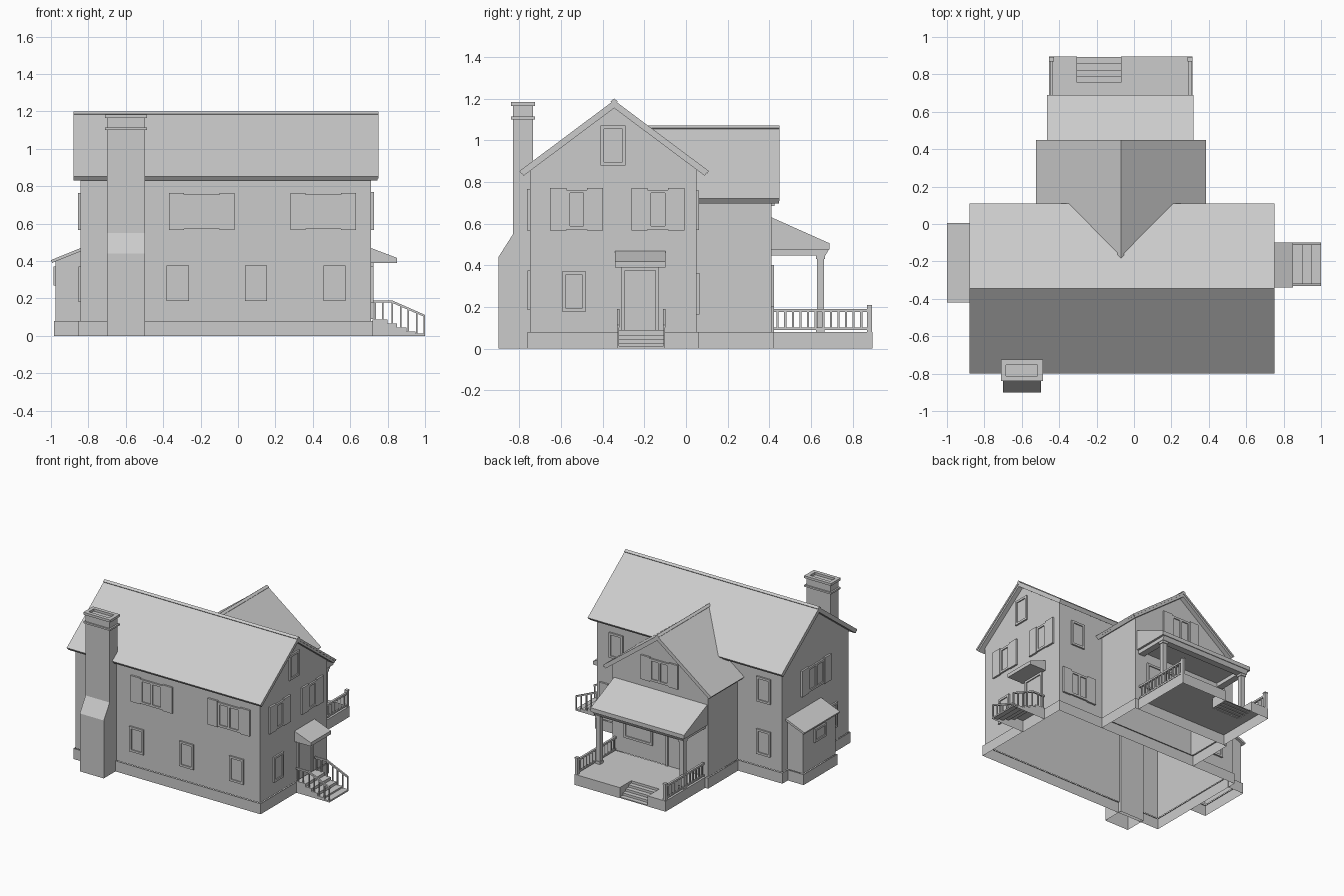
import bpy, bmesh
from mathutils import Vector

if "Cube" in bpy.data.objects:
    bpy.data.objects.remove(bpy.data.objects["Cube"])

AX = {'x': lambda p, t: (t, p[0], p[1]),
      'y': lambda p, t: (p[0], t, p[1]),
      'z': lambda p, t: (p[0], p[1], t)}


def add_prism(bm, pts, axis, lo, hi, open_base=False):
    a = [bm.verts.new(AX[axis](p, lo)) for p in pts]
    b = [bm.verts.new(AX[axis](p, hi)) for p in pts]
    n = len(pts)
    faces = [bm.faces.new(a), bm.faces.new(b[::-1])]
    faces += [bm.faces.new((a[i], b[i], b[(i + 1) % n], a[(i + 1) % n])) for i in range(n)]
    bmesh.ops.recalc_face_normals(bm, faces=faces)
    if open_base:
        zmin = min(v.co.z for v in a + b)
        low = [f for f in faces if all(v.co.z < zmin + 1e-5 for v in f.verts)]
        bmesh.ops.delete(bm, geom=low, context='FACES_ONLY')


def add_box(bm, x0, x1, y0, y1, z0, z1, open_base=False):
    add_prism(bm, [(x0, y0), (x1, y0), (x1, y1), (x0, y1)], 'z', z0, z1, open_base)


def finish(bm, name):
    me = bpy.data.meshes.new(name)
    bm.to_mesh(me)
    bm.free()
    ob = bpy.data.objects.new(name, me)
    bpy.context.collection.objects.link(ob)
    return ob


def prism(name, *args, **kw):
    bm = bmesh.new()
    add_prism(bm, *args, **kw)
    return finish(bm, name)


def boxes(name, items, open_base=False):
    bm = bmesh.new()
    for b in items:
        add_box(bm, *b, open_base)
    return finish(bm, name)


def foundation(name, x0, x1, y0, y1):
    # hollow plinth: outer sides plus a narrow ledge, open above and below
    bm = bmesh.new()
    add_box(bm, x0, x1, y0, y1, 0, 0.08, True)
    bm.faces.ensure_lookup_table()
    top = [f for f in bm.faces if f.calc_center_median().z > 0.07]
    bmesh.ops.inset_region(bm, faces=top, thickness=0.01)
    bmesh.ops.delete(bm, geom=top, context='FACES')
    finish(bm, name)


def house(c, half, eave, apex):
    return [(c - half, 0.08), (c + half, 0.08), (c + half, eave), (c, apex), (c - half, eave)]


def chevron(c, half, apex, slope, t):
    # roof cross-section with square-cut eaves
    k = (1 + slope * slope) ** 0.5
    dx, dz = t * slope / k, t / k
    e = apex - slope * half
    return [(c - half, e), (c, apex), (c + half, e), (c + half - dx, e - dz),
            (c, apex - t * k), (c - half + dx, e - dz)]


def add_roof(bm, c, apex, slope, axis, lo, hi):
    # roof covering over a slightly smaller board, and a ridge cap
    add_prism(bm, chevron(c, 0.455, apex, slope, 0.014), axis, lo, hi)
    add_prism(bm, chevron(c, 0.445, apex - 0.0165, slope, 0.017), axis, lo, hi - 0.004)
    add_prism(bm, chevron(c, 0.017, apex + 0.008, slope, 0.014), axis, lo, hi)


# Walls and foundations, hollow and open underneath
prism("main_walls", house(-0.35, 0.40, 0.871, 1.168), 'x', -0.842, 0.712, open_base=True)
prism("wing_walls", house(-0.07, 0.40, 0.738, 1.042), 'y', 0.05, 0.41, open_base=True)
foundation("main_foundation", -0.852, 0.722, -0.76, 0.06)
foundation("wing_foundation", -0.48, 0.34, 0.06, 0.42)
foundation("bay_foundation", -0.985, -0.85, -0.41, -0.005)
prism("bay_walls", [(-0.975, 0.08), (-0.84, 0.08), (-0.84, 0.462), (-0.975, 0.405)],
      'y', -0.40, -0.015, open_base=True)
prism("bay_roof", [(-1.0, 0.405), (-0.84, 0.47), (-0.84, 0.452), (-0.994, 0.39)], 'y', -0.42, 0.005)

# Roofs; the wing roof is trimmed where it meets the main slope
bm = bmesh.new()
add_roof(bm, -0.345, 1.192, 0.747, 'x', -0.88, 0.75)
finish(bm, "main_roof")
bm = bmesh.new()
add_roof(bm, -0.07, 1.063, 0.755, 'y', 0.05, 0.45)
finish(bm, "wing_roof")
bm = bmesh.new()
add_roof(bm, -0.07, 1.063, 0.755, 'y', -0.25, 0.05)
bmesh.ops.bisect_plane(bm, geom=bm.verts[:] + bm.edges[:] + bm.faces[:],
                       plane_co=Vector((0, -0.345, 1.185)), plane_no=Vector((0, 0.747, 1)),
                       clear_inner=True)
finish(bm, "wing_roof_valley")

# Chimney with sloped shoulder, band and hollow cap
prism("chimney", [(-0.90, 0), (-0.735, 0), (-0.735, 1.165), (-0.83, 1.165), (-0.83, 0.55), (-0.90, 0.44)],
      'x', -0.70, -0.498, open_base=True)
boxes("chimney_band", [(-0.712, -0.486, -0.84, -0.725, 1.10, 1.113)])
boxes("chimney_cap", [(-0.712, -0.486, -0.84, -0.812, 1.165, 1.183),
                      (-0.712, -0.486, -0.753, -0.725, 1.165, 1.183),
                      (-0.712, -0.685, -0.812, -0.753, 1.165, 1.183),
                      (-0.515, -0.486, -0.812, -0.753, 1.165, 1.183)])

# Windows: wall = (depth axis, wall position, outward sign)
FRONT, BACK = ('y', -0.75, -1), ('y', 0.05, 1)
RIGHT, LEFT = ('x', 0.712, 1), ('x', -0.842, -1)
WING, BAY = ('y', 0.41, 1), ('x', -0.975, -1)


def window(name, wall, u, w, z0, z1, shutter=0.0, panes=1, door=False):
    axis, pos, s = wall
    bm = bmesh.new()

    def part(u0, u1, a, b, d):
        lo, hi = sorted((pos, pos + s * d))
        if axis == 'y':
            add_box(bm, u0, u1, lo, hi, a, b)
        else:
            add_box(bm, lo, hi, u0, u1, a, b)
    l, r, f = u - w / 2, u + w / 2, 0.016
    part(l, l + f, z0, z1, 0.012)
    part(r - f, r, z0, z1, 0.012)
    part(l + f, r - f, z1 - f, z1, 0.012)
    if not door:
        part(l + f, r - f, z0, z0 + f, 0.012)
    part(l + f, r - f, z0 if door else z0 + f, z1 - f, 0.004)
    for i in range(1, panes):
        m = l + w * i / panes
        part(m - 0.009, m + 0.009, z0 + f, z1 - f, 0.012)
    if shutter:
        for a, b in ((l - shutter, l), (r, r + shutter)):
            part(a, b, z0 - 0.005, z1 + 0.008, 0.014)
    finish(bm, name)


for i, x in enumerate((-0.322, 0.097, 0.517)):
    window(f"front_lower_window_{i}", FRONT, x, 0.118, 0.185, 0.375)
for i, x in enumerate((-0.195, 0.455)):
    window(f"front_upper_window_{i}", FRONT, x, 0.19, 0.572, 0.757, 0.08, 2)
for i, y in enumerate((-0.525, -0.135)):
    window(f"right_upper_window_{i}", RIGHT, y, 0.098, 0.572, 0.762, 0.078)
window("right_attic_window", RIGHT, -0.35, 0.12, 0.88, 1.07)
window("right_lower_window", RIGHT, -0.538, 0.115, 0.178, 0.37)
window("right_door", RIGHT, -0.22, 0.18, 0.09, 0.39, door=True)
window("left_upper_window", LEFT, -0.35, 0.19, 0.572, 0.757, 0.08, 2)
window("left_lower_window", LEFT, -0.55, 0.115, 0.18, 0.37)
window("bay_window", BAY, -0.21, 0.14, 0.27, 0.37)
for n, z in (("upper", 0.57), ("lower", 0.17)):
    window(f"back_left_{n}_window", BACK, -0.69, 0.115, z, z + 0.19)
window("back_right_upper_window", BACK, 0.55, 0.115, 0.57, 0.76)
window("back_right_lower_window", BACK, 0.54, 0.15, 0.168, 0.355, 0.07, 2)
window("wing_gable_window", WING, -0.07, 0.16, 0.69, 0.86, 0.075, 2)
window("porch_window", WING, 0.11, 0.24, 0.20, 0.40)
window("porch_door", WING, -0.20, 0.15, 0.08, 0.40, door=True)

# Side entrance: canopy, stairs and handrails
prism("door_canopy", [(0.71, 0.47), (0.85, 0.417), (0.85, 0.39), (0.71, 0.39)], 'y', -0.34, -0.098)
prism("side_stairs", [(0.72, 0.0), (0.72, 0.088), (0.80, 0.088), (0.80, 0.066), (0.85, 0.066), (0.85, 0.044),
                      (0.90, 0.044), (0.90, 0.024), (0.95, 0.024), (0.95, 0.012), (1.0, 0.012), (1.0, 0.0)],
      'y', -0.33, -0.10, open_base=True)
for i, y in enumerate((-0.325, -0.105)):
    bm = bmesh.new()
    add_prism(bm, [(0.72, 0.178), (0.82, 0.178), (1.0, 0.10), (1.0, 0.112), (0.823, 0.19), (0.72, 0.19)],
              'y', y - 0.006, y + 0.006)
    for x, z in ((0.735, 0.088), (0.775, 0.088), (0.825, 0.066), (0.87, 0.044),
                 (0.91, 0.024), (0.955, 0.012), (0.995, 0.012)):
        top = 0.182 - max(0, x - 0.82) * 0.433
        add_box(bm, x - 0.004, x + 0.004, y - 0.004, y + 0.004, z, top)
    finish(bm, f"side_handrail_{i}")

# Back porch deck with notch for its steps
prism("porch_deck", [(-0.455, 0.42), (0.312, 0.42), (0.312, 0.895), (-0.07, 0.895), (-0.07, 0.757),
                     (-0.305, 0.757), (-0.305, 0.895), (-0.455, 0.895)], 'z', 0, 0.08, open_base=True)
boxes("porch_steps", [(-0.305, -0.07, 0.757, 0.79 + 0.034 * i, 0, 0.062 - 0.018 * i) for i in range(4)], True)

# Porch roof, tapered trim, beams and posts
prism("porch_roof", [(0.41, 0.63), (0.69, 0.505), (0.69, 0.475), (0.41, 0.475)], 'x', -0.466, 0.318)
prism("porch_front_beam", [(0.62, 0.447), (0.67, 0.447), (0.685, 0.475), (0.62, 0.475)], 'x', -0.45, 0.302)
boxes("porch_side_beams", [(-0.45, -0.40, 0.41, 0.62, 0.447, 0.475),
                           (0.252, 0.302, 0.41, 0.62, 0.447, 0.475)])
for i, x in enumerate((-0.425, 0.277)):
    boxes(f"porch_post_{i}", [(x - 0.017, x + 0.017, 0.628, 0.662, 0.08, 0.447),
                              (x - 0.022, x + 0.022, 0.623, 0.667, 0.43, 0.447),
                              (x - 0.021, x + 0.021, 0.624, 0.666, 0.08, 0.10)])

# Porch side railings
for i, x in enumerate((-0.442, 0.299)):
    items = [(x - 0.008, x + 0.008, 0.42, 0.87, 0.176, 0.19),
             (x - 0.006, x + 0.006, 0.42, 0.87, 0.088, 0.1),
             (x - 0.011, x + 0.011, 0.87, 0.892, 0.08, 0.20),
             (x - 0.013, x + 0.013, 0.868, 0.894, 0.20, 0.208)]
    for k in range(12):
        y = 0.44 + k * 0.0365
        items.append((x - 0.005, x + 0.005, y - 0.005, y + 0.005, 0.10, 0.177))
    boxes(f"porch_railing_{i}", items)
